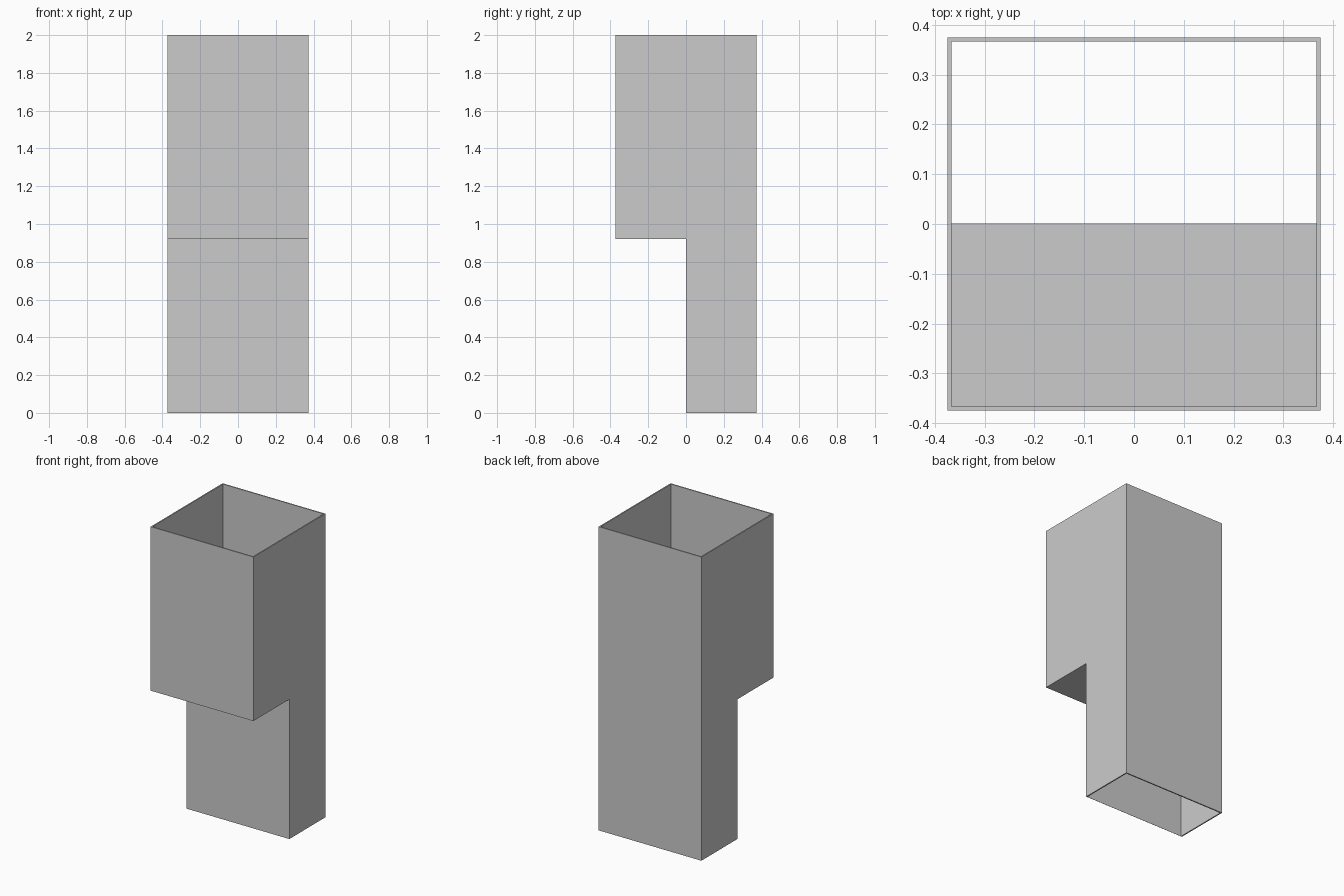
import bpy, bmesh

if "Cube" in bpy.data.objects:
    bpy.data.objects.remove(bpy.data.objects["Cube"])

HALF = 0.374      # half width and half depth
WALL = 0.008      # wall thickness
SHEET = 0.001     # the ledge and lower front panel are thin sheet
LEDGE = 0.92      # height of the step
TOP = 2.0


def prism(name, profile, half_width):
    """Extrude a (y, z) profile symmetrically along x."""
    bm = bmesh.new()
    face = bm.faces.new([bm.verts.new((-half_width, y, z)) for y, z in profile])
    ext = bmesh.ops.extrude_face_region(bm, geom=[face])
    verts = [g for g in ext["geom"] if isinstance(g, bmesh.types.BMVert)]
    bmesh.ops.translate(bm, verts=verts, vec=(2 * half_width, 0, 0))
    bmesh.ops.recalc_face_normals(bm, faces=bm.faces)
    mesh = bpy.data.meshes.new(name)
    bm.to_mesh(mesh)
    bm.free()
    obj = bpy.data.objects.new(name, mesh)
    bpy.context.collection.objects.link(obj)
    return obj


def stepped(front, back, step_y, bottom, step_z, top):
    return [(step_y, bottom), (back, bottom), (back, top),
            (front, top), (front, step_z), (step_y, step_z)]


# Stepped duct body
duct = prism("stepped_duct", stepped(-HALF, HALF, 0, 0, LEDGE, TOP), HALF)

# Hollow passage, open at top and bottom
inner = HALF - WALL
cutter = prism("passage_cutter",
               stepped(-inner, inner, SHEET, -0.1, LEDGE + SHEET, TOP + 0.1), inner)
cutter.hide_render = True

mod = duct.modifiers.new("hollow", "BOOLEAN")
mod.operation = "DIFFERENCE"
mod.solver = "EXACT"
mod.object = cutter
bpy.context.view_layer.objects.active = duct
bpy.ops.object.modifier_apply(modifier=mod.name)
bpy.data.objects.remove(cutter, do_unlink=True)
